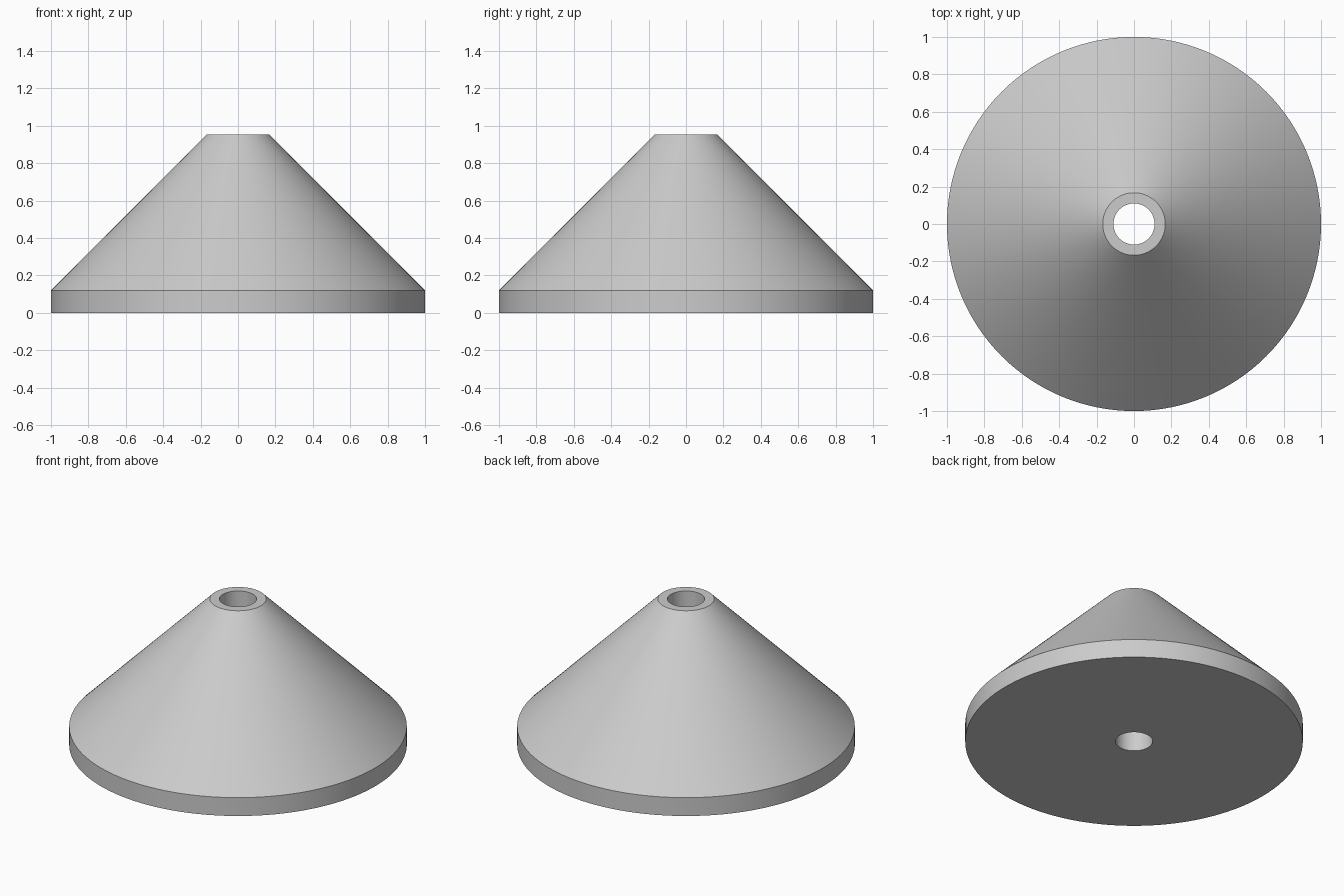
import bpy
import bmesh
from math import cos, sin, pi, radians

cube = bpy.data.objects.get("Cube")
if cube:
    bpy.data.objects.remove(cube, do_unlink=True)

SEGMENTS = 128

# Plain grey material
grey = bpy.data.materials.new("light_grey")
grey.use_nodes = True
colour = (0.6, 0.6, 0.6, 1)
grey.diffuse_color = colour
grey.node_tree.nodes["Principled BSDF"].inputs["Base Color"].default_value = colour


def lathe(name, profile, material):
    """Spin a closed (radius, height) profile around the z axis."""
    bm = bmesh.new()
    rings = []
    for radius, height in profile:
        angles = [2 * pi * i / SEGMENTS for i in range(SEGMENTS)]
        rings.append([bm.verts.new((radius * cos(a), radius * sin(a), height))
                      for a in angles])
    for lower, upper in zip(rings, rings[1:] + rings[:1]):
        for i in range(SEGMENTS):
            j = (i + 1) % SEGMENTS
            bm.faces.new((lower[i], lower[j], upper[j], upper[i]))
    bmesh.ops.recalc_face_normals(bm, faces=bm.faces)
    mesh = bpy.data.meshes.new(name)
    bm.to_mesh(mesh)
    bm.free()
    mesh.materials.append(material)
    obj = bpy.data.objects.new(name, mesh)
    bpy.context.collection.objects.link(obj)
    return obj


# Cone with a straight rim, flat top and a bore right through
bore, top, rim = 0.11, 0.167, 1.0
rim_height, height = 0.12, 0.953
cone = lathe("bored_cone", [(bore, 0), (rim, 0), (rim, rim_height),
                            (top, height), (bore, height)], grey)

# Smooth round surfaces, sharp edges between them
bpy.ops.object.select_all(action='DESELECT')
cone.select_set(True)
bpy.context.view_layer.objects.active = cone
bpy.ops.object.shade_smooth_by_angle(angle=radians(30))
